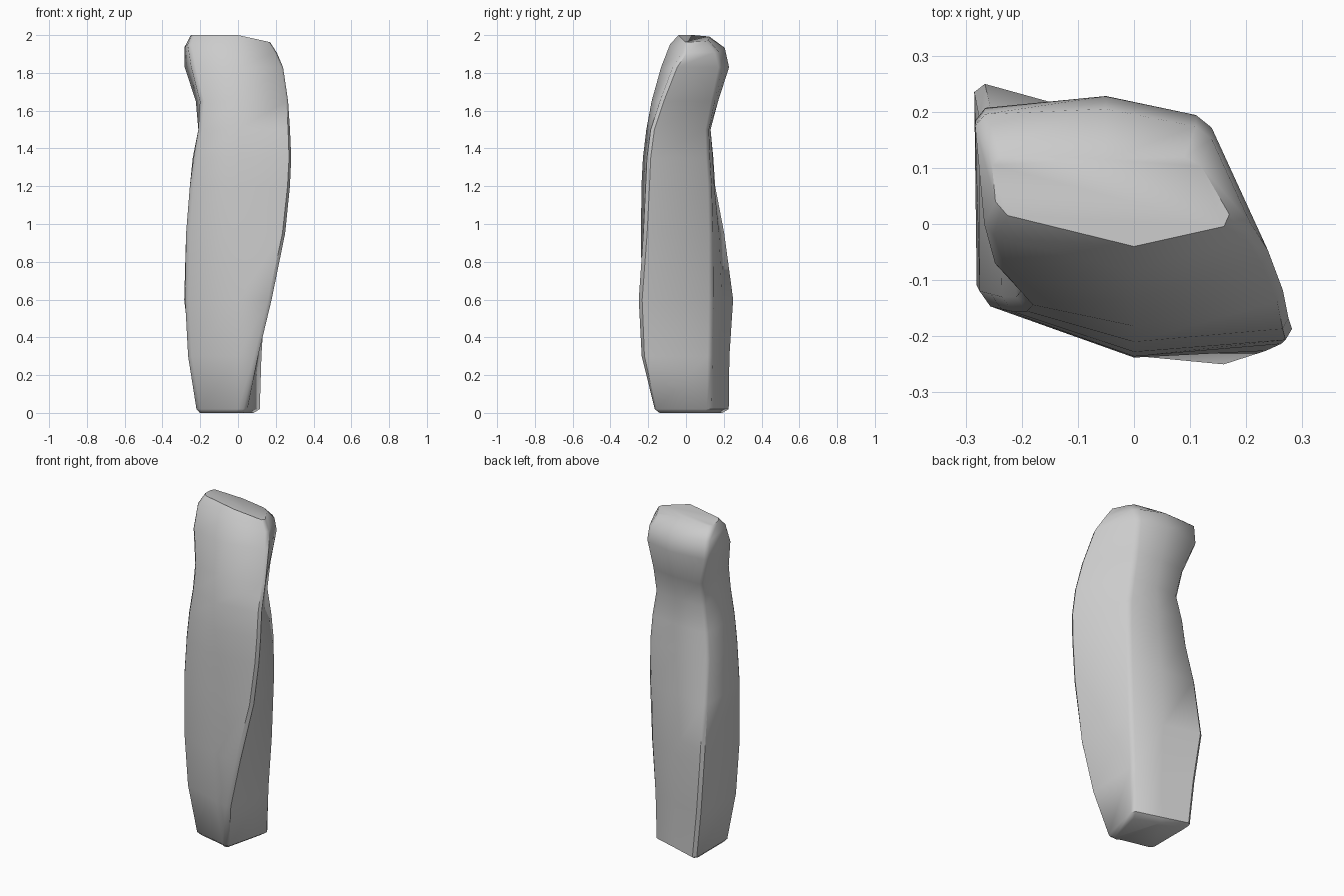
import bpy, bmesh, math
from mathutils import Vector

if "Cube" in bpy.data.objects:
    bpy.data.objects.remove(bpy.data.objects["Cube"])

# Cross-sections: z, front-left, front-right, back-right, back-left, front-mid y, back-mid y
SECTIONS = [
    (0.02, (-.22, -.10), (.045, -.175), (.12, .13), (-.22, .232), -.150, .180),
    (0.30, (-.265, -.12), (.105, -.240), (.125, .135), (-.25, .235), -.210, .180),
    (0.60, (-.28, -.13), (.180, -.252), (.14, .14), (-.285, .255), -.235, .190),
    (0.95, (-.275, -.14), (.255, -.225), (.15, .14), (-.275, .205), -.238, .175),
    (1.20, (-.255, -.145), (.282, -.212), (.15, .135), (-.255, .155), -.236, .150),
    (1.35, (-.235, -.15), (.290, -.205), (.14, .125), (-.24, .145), -.228, .142),
    (1.50, (-.21, -.15), (.285, -.185), (.115, .12), (-.21, .13), -.210, .130),
    (1.65, (-.20, -.14), (.275, -.135), (.115, .15), (-.225, .165), -.182, .170),
    (1.83, (-.245, -.09), (.247, -.065), (.13, .19), (-.285, .205), -.132, .228),
    (1.95, (-.265, -.02), (.215, -.015), (.13, .17), (-.285, .195), -.085, .205),
    (2.00, (-.245, .02), (.180, .000), (.11, .12), (-.255, .125), -.040, .115),
]


def ring_points(z, fl, fr, br, bl, front_y, back_y):
    """Six-sided outline with a small chamfer on the four corners."""
    base = [Vector(fl), Vector((0, front_y)), Vector(fr),
            Vector(br), Vector((-.05, back_y)), Vector(bl)]
    out = []
    for i, p in enumerate(base):
        if i in (1, 4):
            out.append(p)
            continue
        for q in (base[i - 1], base[(i + 1) % 6]):
            out.append(p + (q - p).normalized() * 0.02)
    # the top slopes down toward the right and the back
    tilt = 0.22 if z > 1.9 else 0
    return [(p.x, p.y, z - tilt * max(0, p.x) - tilt * 0.5 * max(0, p.y - .05))
            for p in out]


bm = bmesh.new()
rings = [[bm.verts.new(p) for p in ring_points(*s)] for s in SECTIONS]
n = len(rings[0])

# twisting side walls
for a, b in zip(rings, rings[1:]):
    for i in range(n):
        j = (i + 1) % n
        bm.faces.new((a[i], a[j], b[j], b[i]))

# sloped top and slightly domed base
bm.faces.new(rings[-1])
low = []
for v in rings[0]:
    low.append(bm.verts.new((v.co.x * .85 - .015, v.co.y * .85, 0.0)))
for i in range(n):
    j = (i + 1) % n
    bm.faces.new((low[i], low[j], rings[0][j], rings[0][i]))
bm.faces.new(list(reversed(low)))
bmesh.ops.recalc_face_normals(bm, faces=bm.faces)

mesh = bpy.data.meshes.new("carved_handle")
bm.to_mesh(mesh)
bm.free()
handle = bpy.data.objects.new("carved_handle", mesh)
bpy.context.collection.objects.link(handle)
bpy.context.view_layer.objects.active = handle
handle.select_set(True)
bpy.ops.object.shade_smooth_by_angle(angle=math.radians(50))
